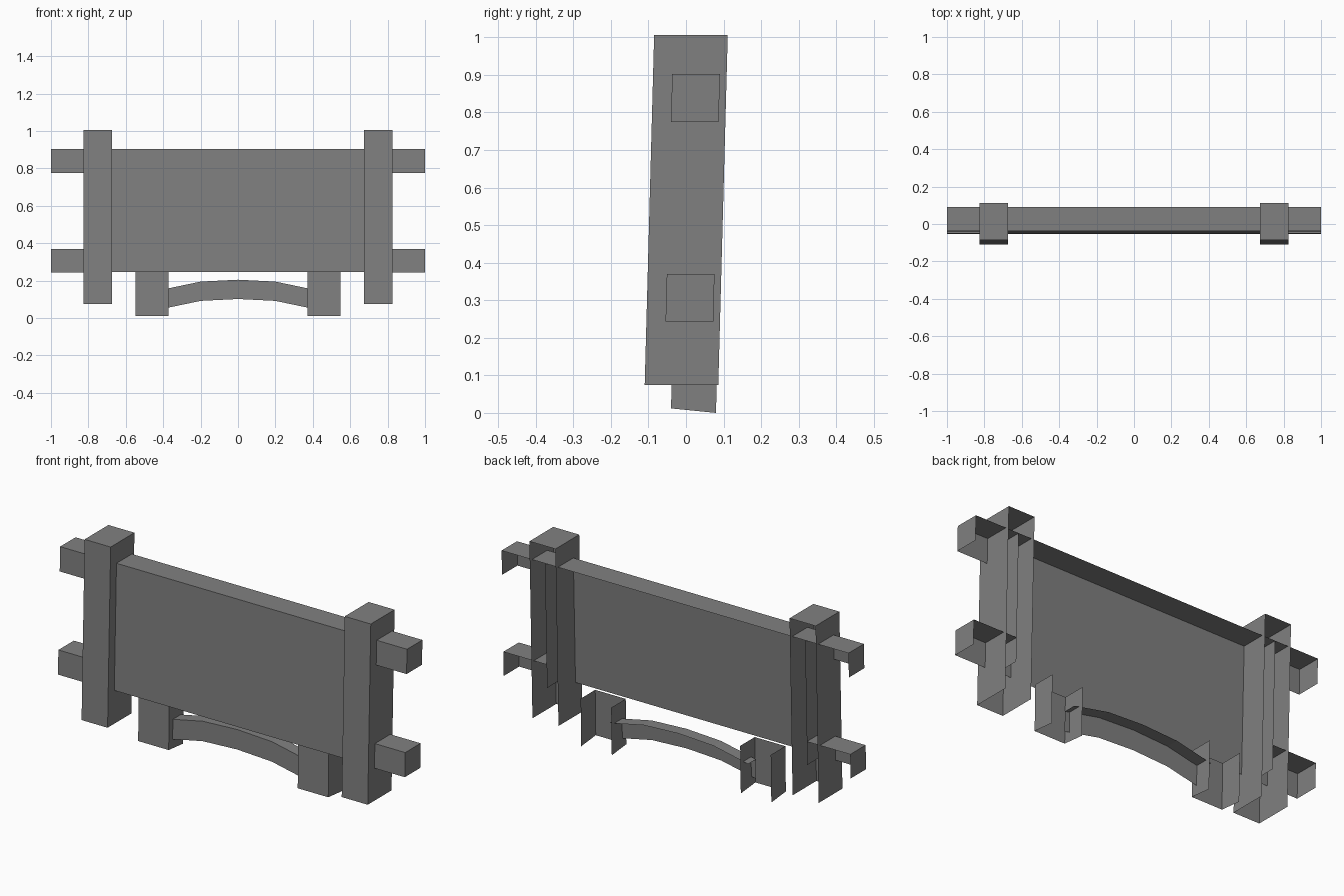
import bpy
import bmesh
from mathutils import Vector

if "Cube" in bpy.data.objects:
    bpy.data.objects.remove(bpy.data.objects["Cube"], do_unlink=True)

grey = bpy.data.materials.new("plain_grey")
grey.use_nodes = True
GREY = (0.216, 0.216, 0.216, 1)
grey.diffuse_color = GREY
grey.node_tree.nodes["Principled BSDF"].inputs["Base Color"].default_value = GREY

LEAN = 0.027   # backward lean of the whole sign, per unit of height
BACK, BELOW, ABOVE = Vector((0, 1, 0)), Vector((0, 0, -1)), Vector((0, 0, 1))


def finish(bm, name):
    mesh = bpy.data.meshes.new(name)
    bm.to_mesh(mesh)
    bm.free()
    mesh.materials.append(grey)
    obj = bpy.data.objects.new(name, mesh)
    bpy.context.collection.objects.link(obj)
    return obj


def open_box(name, x, y, z, missing, lean=LEAN, drop=0.0):
    """Leaning box without the missing sides; drop slopes its lower end."""
    bm = bmesh.new()
    bmesh.ops.create_cube(bm, size=1)
    bm.normal_update()
    gone = [f for f in bm.faces if any(f.normal.dot(d) > 0.9 for d in missing)]
    bmesh.ops.delete(bm, geom=gone, context='FACES')
    for v in bm.verts:
        u = v.co + Vector((0.5, 0.5, 0.5))
        height = z[0] + u.z * (z[1] - z[0]) - drop * u.y * (1 - u.z)
        v.co = (x[0] + u.x * (x[1] - x[0]),
                y[0] + u.y * (y[1] - y[0]) + lean * height, height)
    return finish(bm, name)


# Board, a shallow tray open at the back and bottom
open_box("board", (-0.75, 0.75), (-0.061, 0.066), (0.247, 0.903), (BACK, BELOW))

# Posts, beam ends and feet on both sides
for side, s in (("left", 1), ("right", -1)):
    def span(a, b):
        return tuple(sorted((s * a, s * b)))

    open_box(side + "_post", span(0.675, 0.825), (-0.112, 0.084), (0.074, 1.006),
             (BACK, BELOW))
    inward = Vector((-s, 0, 0))
    for level, z in (("upper", (0.775, 0.903)), ("lower", (0.243, 0.37))):
        open_box(f"{side}_{level}_beam_end", span(0.75, 1.0), (-0.061, 0.066), z,
                 (BACK, BELOW, inward))
    open_box(side + "_foot", span(0.372, 0.548), (-0.04, 0.08), (0.012, 0.25),
             (BACK, BELOW, ABOVE), lean=0.02, drop=0.012)

# Arched brace between the feet: a front strip and a top strip
bm = bmesh.new()
rows = []
for x, top in ((-0.4, 0.153), (-0.2, 0.195), (0, 0.205), (0.2, 0.195), (0.4, 0.153)):
    rows.append([bm.verts.new(p) for p in
                 ((x, -0.007, top - 0.103), (x, -0.005, top), (x, 0.06, top))])
for a, b in zip(rows, rows[1:]):
    for i in range(2):
        bm.faces.new((a[i], b[i], b[i + 1], a[i + 1]))
finish(bm, "arched_brace")
